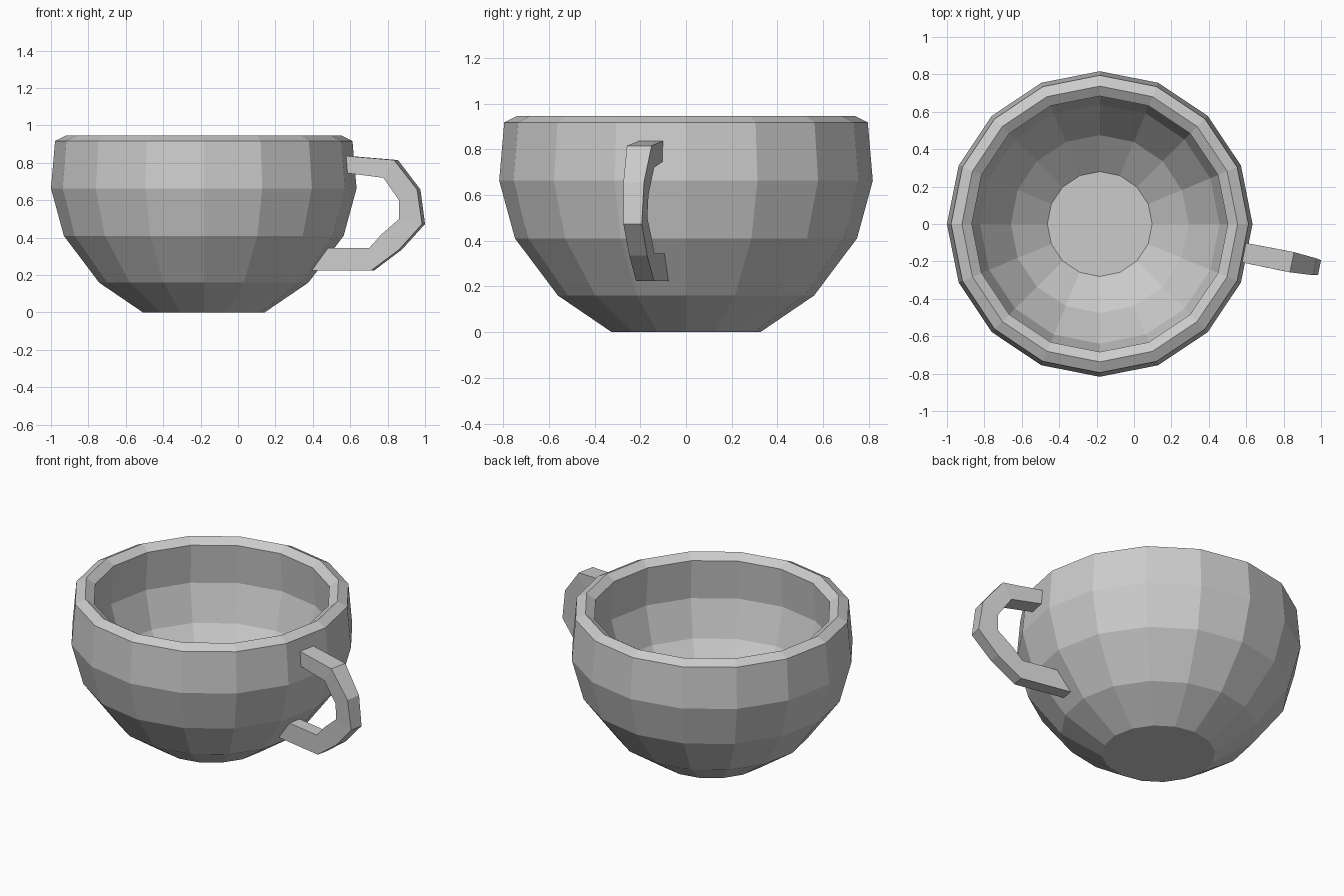
import bpy, bmesh, math
from mathutils import Vector

if "Cube" in bpy.data.objects:
    bpy.data.objects.remove(bpy.data.objects["Cube"])

CX = -0.183      # cup axis
SIDES = 16


def finish(name, bm):
    bmesh.ops.recalc_face_normals(bm, faces=bm.faces)
    me = bpy.data.meshes.new(name)
    bm.to_mesh(me)
    bm.free()
    ob = bpy.data.objects.new(name, me)
    bpy.context.collection.objects.link(ob)
    return ob


def loft(name, rings):
    """Bridge equal-sized rings of points and cap both ends."""
    bm = bmesh.new()
    vs = [[bm.verts.new(p) for p in ring] for ring in rings]
    n = len(vs[0])
    for a, b in zip(vs, vs[1:]):
        for i in range(n):
            j = (i + 1) % n
            bm.faces.new((a[i], a[j], b[j], b[i]))
    bm.faces.new(vs[0][::-1])
    bm.faces.new(vs[-1])
    return finish(name, bm)


# Cup: outer wall, bevelled rim, inner wall (radius, z)
profile = [(0.325, 0), (0.56, 0.16), (0.748, 0.41), (0.817, 0.663),
           (0.795, 0.917), (0.737, 0.946), (0.684, 0.912),
           (0.705, 0.665), (0.64, 0.44), (0.475, 0.2), (0.28, 0.05)]
loft("cup_bowl", [[(CX + r * math.cos(2 * math.pi * i / SIDES),
                    r * math.sin(2 * math.pi * i / SIDES), z)
                   for i in range(SIDES)] for r, z in profile])

# Handle: (outer r, outer z, inner r, inner z, half width), in a radial plane
handle = [(0.768, 0.838, 0.768, 0.748, 0.053),
          (1.048, 0.815, 0.99, 0.72, 0.055),
          (1.172, 0.657, 1.073, 0.60, 0.046),
          (1.198, 0.473, 1.073, 0.50, 0.041),
          (1.072, 0.336, 0.975, 0.416, 0.04),
          (0.92, 0.224, 0.91, 0.345, 0.04),
          (0.58, 0.224, 0.67, 0.345, 0.04)]
ang = -math.pi / SIDES
out = Vector((math.cos(ang), math.sin(ang), 0))
side = Vector((-math.sin(ang), math.cos(ang), 0))


def place(r, z, s):
    return Vector((CX, 0, z)) + out * r + side * s


loft("handle", [[place(ro, zo, -w), place(ro, zo, w),
                 place(ri, zi, w), place(ri, zi, -w)]
                for ro, zo, ri, zi, w in handle])
